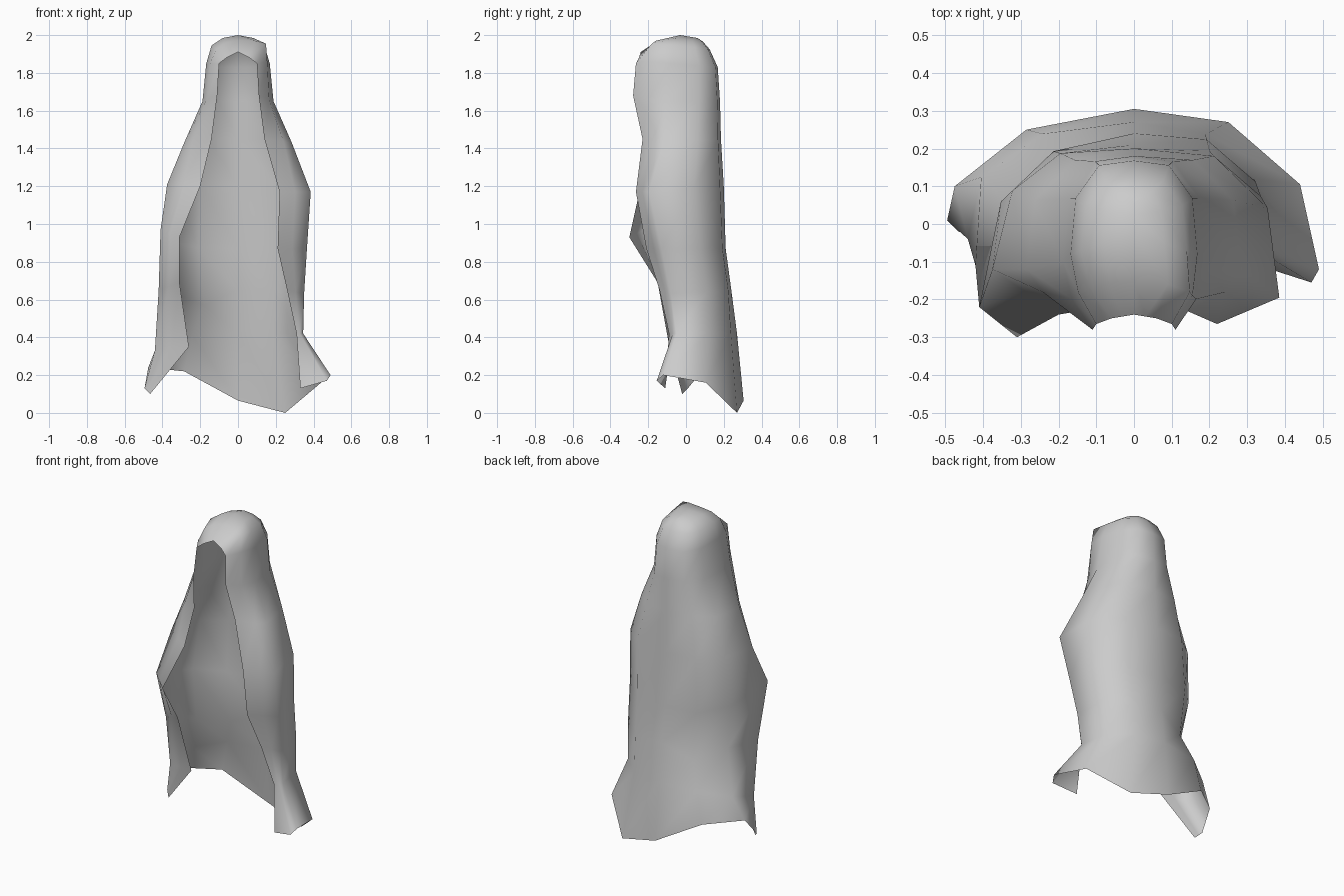
import bpy, bmesh
from mathutils import Vector

if "Cube" in bpy.data.objects:
    bpy.data.objects.remove(bpy.data.objects["Cube"])

# Draped lines, hem to shoulder: opening edge and outer fold on each side (x, y, z)
edge_left = [(-.465, -.02, .10), (-.26, -.088, .35), (-.31, -.15, .69),
             (-.31, -.30, .93), (-.20, -.24, 1.20)]
fold_left = [(-.495, .01, .13), (-.44, -.04, .33), (-.42, -.11, .65),
             (-.41, -.22, .97), (-.375, -.12, 1.21)]
edge_right = [(.33, -.11, .13), (.31, -.09, .42), (.26, -.14, .65),
              (.21, -.21, .87), (.22, -.265, 1.17)]
fold_right = [(.49, -.12, .20), (.345, -.05, .42), (.35, -.08, .63),
              (.365, -.13, .87), (.385, -.195, 1.17)]

# Hood lines, the same on both sides, closing on the crown
hood_edge = [(.14, -.23, 1.45), (.11, -.28, 1.68), (.10, -.265, 1.85),
             (.06, -.25, 1.88), (.03, -.245, 1.895), (0, -.24, 1.91)]
hood_fold = [(.285, -.12, 1.43), (.188, -.10, 1.65), (.168, -.08, 1.85),
             (.14, -.07, 1.945), (.08, -.05, 1.985), (0, -.03, 2.0)]

# Centre back line (y, z)
back = [(.305, .065), (.27, .42), (.24, .65), (.21, .87), (.20, 1.20),
        (.185, 1.45), (.18, 1.65), (.168, 1.83), (.125, 1.925), (.09, 1.965), (.06, 1.985)]

CORNER = ((.92, .6), (.55, .95))        # rounded back corner (across, along)
SOFT_CORNER = ((.92, .53), (.55, .9))   # near the flared hem
TUCKED_CORNER = ((.86, .65), (.52, .96))  # behind the bulging left fold


def mirror(points):
    return [(-x, y, z) for x, y, z in points]


def half_section(edge, fold, spine, corner, bulge):
    """Points from the opening edge round the back corner."""
    e, f, b = Vector(edge), Vector(fold), Vector(spine)
    wide, deep = (.7, .45) if bulge else (.5, .5)
    front = Vector((e.x + (f.x - e.x) * wide, e.y + (f.y - e.y) * deep,
                    e.z + (f.z - e.z) * wide))
    pts = [e, front, f]
    for across, along in corner:
        pts.append(Vector((b.x + (f.x - b.x) * across,
                           f.y + (b.y - f.y) * along,
                           f.z + (b.z - f.z) * along)))
    return pts


left = list(zip(edge_left + mirror(hood_edge), fold_left + mirror(hood_fold)))
right = list(zip(edge_right + hood_edge, fold_right + hood_fold))
rows = []
for i, ((le, lf), (re, rf), (y, z)) in enumerate(zip(left, right, back)):
    spine = (0, y, z)
    c_right = SOFT_CORNER if i < 2 else CORNER
    c_left = TUCKED_CORNER if 2 <= i <= 4 else c_right
    rows.append(half_section(le, lf, spine, c_left, i > 4) + [Vector(spine)]
                + half_section(re, rf, spine, c_right, i > 4)[::-1])

# Ragged hem points
for column, point in ((3, (-.475, .10, .24)), (4, (-.285, .25, .22)),
                      (6, (.25, .27, 0)), (7, (.44, .105, .16)), (9, (.47, -.155, .17))):
    rows[0][column] = Vector(point)

# Dent in the left side, and the raised right corner of the hood
rows[2][3] = Vector((-.31, .03, .62))
rows[2][4] = Vector((-.18, .19, .57))
rows[7][9] = Vector((.155, -.19, 1.86))
rows[8][9] = Vector((.148, -.18, 1.955))
rows[9][9] = Vector((.09, -.16, 1.97))

# Hooded cloak sheet
bm = bmesh.new()
grid = [[bm.verts.new(p) for p in row] for row in rows]
for a, b in zip(grid, grid[1:]):
    for i in range(len(a) - 1):
        bm.faces.new((a[i + 1], a[i], b[i], b[i + 1]))
bmesh.ops.remove_doubles(bm, verts=bm.verts, dist=.001)
bmesh.ops.recalc_face_normals(bm, faces=bm.faces)
back_face = max(bm.faces, key=lambda f: f.calc_center_median().y)
if back_face.normal.y < 0:
    bmesh.ops.reverse_faces(bm, faces=bm.faces)
for f in bm.faces:
    f.smooth = True
mesh = bpy.data.meshes.new("hooded_cloak")
bm.to_mesh(mesh)
bm.free()
bpy.context.collection.objects.link(bpy.data.objects.new("hooded_cloak", mesh))
